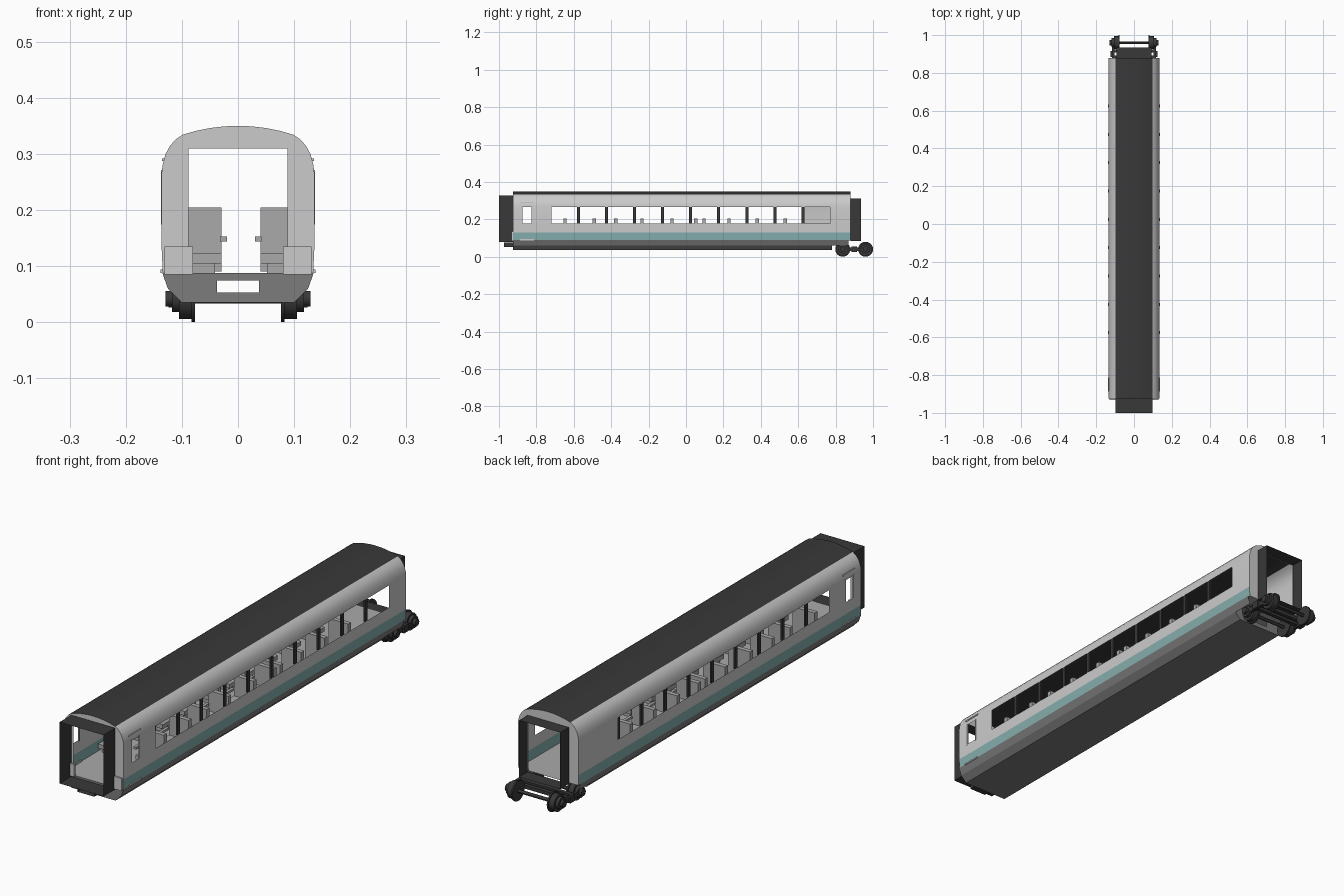
import bpy, bmesh, math
from mathutils import Matrix, Vector

if "Cube" in bpy.data.objects:
    bpy.data.objects.remove(bpy.data.objects["Cube"])

def material(name, r, g, b):
    m = bpy.data.materials.new(name)
    m.diffuse_color = (r, g, b, 1)
    m.use_nodes = True
    m.node_tree.nodes["Principled BSDF"].inputs["Base Color"].default_value = m.diffuse_color
    return m

LIGHT = material("light_grey", .7, .7, .7)
DARK = material("dark_grey", .2, .2, .2)
MID = material("mid_grey", .4, .4, .4)
BLACK = material("black", .04, .04, .04)
TEAL = material("teal", .24, .43, .43)

def finish(name, bm, mat, smooth=False):
    bmesh.ops.remove_doubles(bm, verts=bm.verts, dist=1e-5)
    me = bpy.data.meshes.new(name)
    bm.to_mesh(me)
    bm.free()
    ob = bpy.data.objects.new(name, me)
    bpy.context.collection.objects.link(ob)
    me.materials.append(mat)
    if smooth:
        bpy.context.view_layer.objects.active = ob
        ob.select_set(True)
        bpy.ops.object.shade_smooth_by_angle(angle=math.radians(30))
        ob.select_set(False)
    return ob

def add_box(bm, x0, x1, y0, y1, z0, z1):
    mat = Matrix.LocRotScale(((x0+x1)/2, (y0+y1)/2, (z0+z1)/2), None,
                             Vector((abs(x1-x0), y1-y0, z1-z0)))
    bmesh.ops.create_cube(bm, size=1, matrix=mat)

def boxes(name, items, mat):
    bm = bmesh.new()
    for it in items:
        add_box(bm, *it)
    return finish(name, bm, mat)

def loft(name, profile, ys, mat, holes=(), smooth=True):
    """Thin shell: (x, z) profile swept through y stations, skipping window holes."""
    bm = bmesh.new()
    rows = [[bm.verts.new((x, y, z)) for x, z in profile] for y in ys]
    for j in range(len(ys)-1):
        for i in range(len(profile)-1):
            y = (ys[j]+ys[j+1])/2
            z = (profile[i][1]+profile[i+1][1])/2
            if any(a < y < b and c < z < d for a, b, c, d in holes):
                continue
            bm.faces.new((rows[j][i], rows[j+1][i], rows[j+1][i+1], rows[j][i+1]))
    return finish(name, bm, mat, smooth)

def cyl_x(bm, x0, x1, y, z, r, n=24):
    m = Matrix.Translation(((x0+x1)/2, y, z)) @ Matrix.Rotation(math.pi/2, 4, 'Y')
    bmesh.ops.create_cone(bm, cap_ends=True, segments=n, radius1=r, radius2=r,
                          depth=abs(x1-x0), matrix=m)

def both(x0, x1, *rest):
    return [(x0, x1) + rest, (-x1, -x0) + rest]

Y0, Y1 = -.925, .88
WZ0, WZ1 = .178, .267

# body shell profiles, right half
upper = [(.136, .13), (.136, WZ0), (.136, WZ1), (.134, .282), (.129, .3),
         (.122, .313), (.112, .325), (.099, .334)]
roof_half = [(.099, .334), (.075, .341), (.05, .346), (.025, .349), (0, .35)]
stripe = [(.134, .088), (.136, .13)]
skirt_top = [(.125, .06), (.136, .09)]
skirt_low = [(.1, .035), (.125, .06)]

def mirrored(pts):
    return [(-x, z) for x, z in reversed(pts)]

# side walls with window openings (right side has one extra window)
for side, end in (("right", .77), ("left", .63)):
    f = (lambda p: p) if side == "right" else mirrored
    holes = [(-.72, end, WZ0, WZ1), (-.875, -.825, WZ0, WZ1)]
    loft("side_wall_" + side, f(upper), [Y0, -.875, -.825, -.72, end, Y1], LIGHT, holes)
    loft("stripe_" + side, f(stripe), [Y0, Y1], TEAL)
    loft("skirt_upper_" + side, f(skirt_top), [Y0, Y1-.01], DARK)
    loft("skirt_lower_" + side, f(skirt_low), [Y0, .78], DARK)

# roof, floor and belly
loft("roof", roof_half + mirrored(roof_half)[1:], [Y0, Y1], BLACK)
loft("floor", [(.134, .088), (-.134, .088)], [Y0, Y1], MID)
loft("belly", [(-.1, .035), (.1, .035)], [Y0, .78], DARK)

# end walls: ring between the outer section and the gangway opening
outer = [(.134, .088)] + upper + roof_half[1:]
outer = outer + mirrored(outer)[1:]
for name, y in (("front_end_wall", Y0), ("rear_end_wall", Y1)):
    bm = bmesh.new()
    pairs = []
    for x, z in outer:
        ix = max(-.088, min(.088, x))
        pairs.append((bm.verts.new((x, y, z)), bm.verts.new((ix, y, min(z, .31)))))
    for (a, b), (c, d) in zip(pairs, pairs[1:]):
        if (b.co-d.co).length < 1e-6:
            bm.faces.new((a, c, b))
        else:
            bm.faces.new((a, c, d, b))
    if y > 0:
        bmesh.ops.reverse_faces(bm, faces=bm.faces)
    finish(name, bm, LIGHT)
boxes("front_corner_panel", both(.08, .131, -.932, Y0, .085, .135), LIGHT)

# underframe bulkheads with a central coupler slot
for name, y in (("front_bulkhead", Y0), ("rear_bulkhead", .78)):
    bm = bmesh.new()
    for s in (1, -1):
        pts = [(.037, .035), (.1, .035), (.125, .06), (.135, .088), (.037, .088)]
        vs = [bm.verts.new((s*x, y, z)) for x, z in pts]
        bm.faces.new(vs if s > 0 else vs[::-1])
    for a, b in ((.035, .053), (.074, .088)):
        bm.faces.new([bm.verts.new(v) for v in
                      ((-.037, y, a), (.037, y, a), (.037, y, b), (-.037, y, b))])
    finish(name, bm, DARK)

# gangway bellows: thin open tubes
def tube(name, w, z0, z1, ya, yb):
    loft(name, [(w, z0), (w, z1), (-w, z1), (-w, z0), (w, z0)], [ya, yb], BLACK, smooth=False)

tube("front_gangway", .098, .08, .328, -1, Y0)
tube("rear_gangway", .092, .083, .312, Y1, .935)
tube("coupler_pocket", .038, .052, .075, -.972, Y0)

# window pillars
pillars = []
for k in range(9):
    y = -.575 + .15*k
    pillars += both(.13, .1365, y-.008, y+.008, WZ0, WZ1)
boxes("window_pillar", pillars, BLACK)

# door trim: rain gutter, sill step and window surround
trim = both(.128, .135, -.888, -.812, .287, .292)
trim += both(.13, .138, -.888, -.812, .088, .094)
for a, b in ((-.879, -.875), (-.825, -.821)):
    trim += both(.133, .1375, a, b, WZ0-.004, WZ1+.004)
boxes("door_trim", trim, LIGHT)

# seats, back to back at the middle of the coach
rows = [-.647, -.49, -.375, -.235, -.075, .053, .096, .23, .38, .53]
seats, arms = [], []
for y in rows:
    d = -1 if y < .07 else 1
    ya, yb = sorted((y + d*.008, y + d*.065))
    for x0, x1, ax in ((-.128, -.029, -.026), (.04, .128, .036)):
        seats.append((x0, x1, y-.009, y+.009, .09, .204))
        seats.append((x0, x1, ya, yb, .105, .122))
        seats.append((x0+.012, x1-.012, ya+.01, yb-.01, .088, .105))
        arms.append((ax-.006, ax+.006, ya, yb, .144, .153))
boxes("seat", seats, MID)
boxes("armrest", arms, MID)

# rear bogie: flanged wheels, axles and axle boxes
wheels, axle_boxes = bmesh.new(), bmesh.new()
for y in (.838, .96):
    cyl_x(wheels, -.1, .1, y, .04, .007, 12)
    for s in (1, -1):
        cyl_x(wheels, s*.077, s*.083, y, .04, .04)
        cyl_x(wheels, s*.083, s*.105, y, .04, .034)
        cyl_x(axle_boxes, s*.1, s*.118, y, .042, .024, 16)
        cyl_x(axle_boxes, s*.118, s*.129, y, .042, .014, 16)
finish("wheelset", wheels, BLACK, True)
finish("axle_box", axle_boxes, BLACK, True)

# bogie frame: side beams and cross beams
frame = both(.104, .117, .84, .96, .03, .048)
frame += both(.112, .124, .885, .915, .026, .056)
frame += [(-.11, .11, y-.008, y+.008, .036, .05) for y in (.885, .915)]
boxes("bogie_frame", frame, BLACK)
